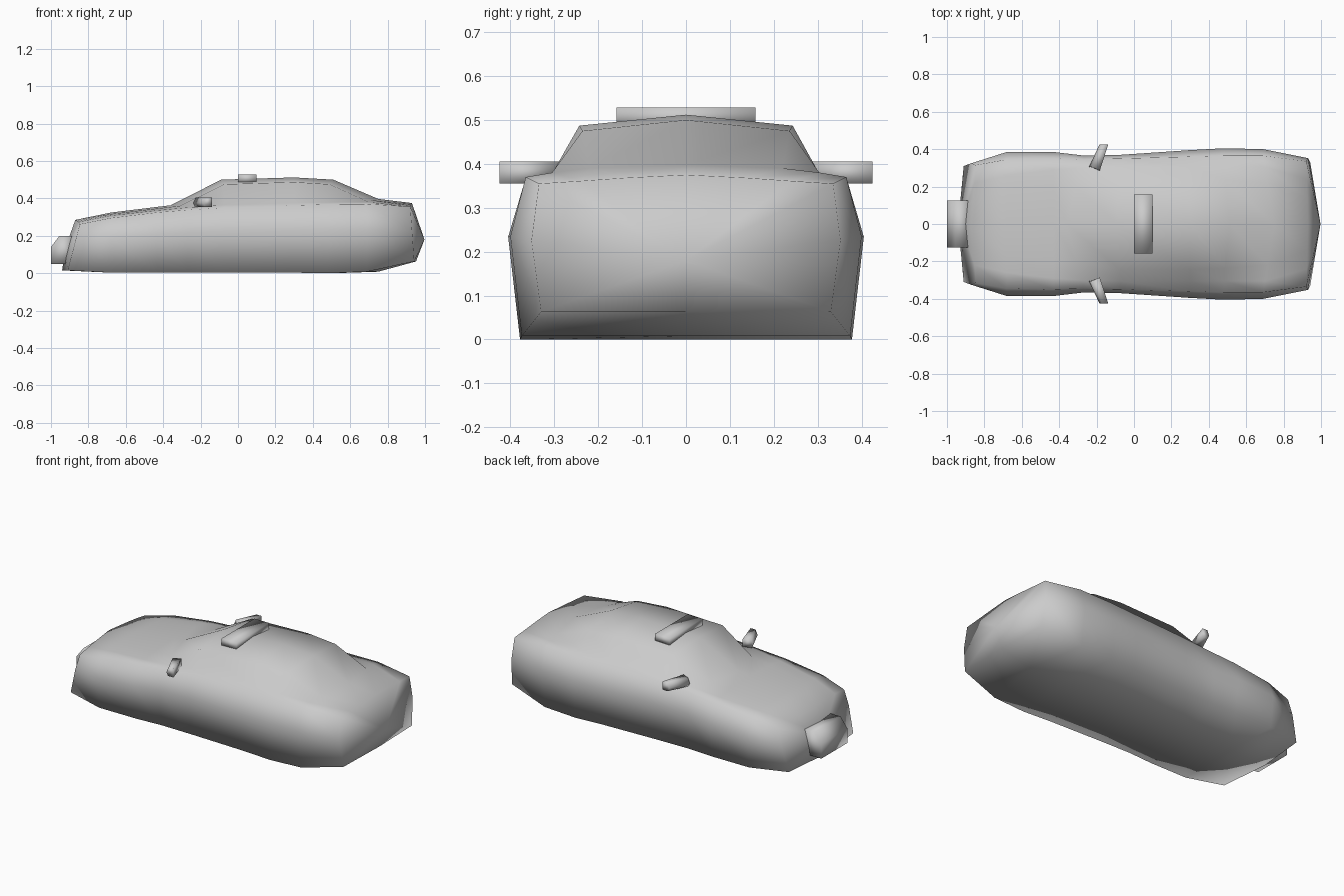
import bpy, bmesh
from mathutils import Vector

if "Cube" in bpy.data.objects:
    bpy.data.objects.remove(bpy.data.objects["Cube"])


def make_object(name, bm, smooth=True):
    bmesh.ops.recalc_face_normals(bm, faces=bm.faces)
    mesh = bpy.data.meshes.new(name)
    bm.to_mesh(mesh)
    bm.free()
    for p in mesh.polygons:
        p.use_smooth = smooth
    ob = bpy.data.objects.new(name, mesh)
    bpy.context.collection.objects.link(ob)
    return ob


def loft(name, rings, start=None, end=None):
    """Skin equal-length closed rings; close each end with a point or a face."""
    bm = bmesh.new()
    loops = [[bm.verts.new(p) for p in r] for r in rings]
    n = len(loops[0])
    for a, b in zip(loops, loops[1:]):
        for i in range(n):
            j = (i + 1) % n
            bm.faces.new((a[i], a[j], b[j], b[i]))
    for ring, tip in ((loops[0], start), (loops[-1], end)):
        if tip is None:
            bm.faces.new(ring)
        else:
            t = bm.verts.new(tip)
            for i in range(n):
                bm.faces.new((ring[i], ring[(i + 1) % n], t))
    return make_object(name, bm)


# Body shell: stations along x
# centre x, side x, lean, sill y z, waist y, shoulder y z, cabin base y z, roof edge y z, top z
stations = [
    (-.87, -.84, -.26, .310, .015, .325, .315, .262, .22, .274, .14, .279, .285),
    (-.68, -.68, 0, .365, .003, .385, .345, .295, .26, .308, .17, .316, .324),
    (-.43, -.43, 0, .365, .003, .385, .350, .325, .29, .336, .20, .346, .355),
    (-.36, -.27, 0, .355, .003, .366, .345, .338, .30, .350, .20, .360, .363),
    (-.09, -.07, 0, .358, .003, .370, .350, .350, .305, .365, .243, .475, .500),
    (.30, .30, 0, .370, .003, .395, .360, .362, .305, .375, .243, .487, .512),
    (.51, .48, 0, .378, .000, .405, .365, .368, .305, .378, .236, .475, .500),
    (.75, .69, 0, .374, .008, .400, .365, .370, .305, .380, .22, .390, .397),
    (.93, .92, .07, .330, .063, .352, .335, .355, .24, .361, .14, .368, .375),
]


def body_ring(s):
    xc, xs, lean, wb, zb, wm, ws, zs, wc, zc, wr, zr, zt = s
    zm = .16 + .12 * (zs - .262) / .2 + .01
    half = [(wb, zb), (wm, zm), (ws, zs), (wc, zc), (wr, zr)]
    pts = [(0, zb)] + half + [(0, zt)] + [(-y, z) for y, z in reversed(half)]
    ring = []
    for y, z in pts:
        k = min(1, abs(y) / ws)
        ring.append(Vector((xc + (xs - xc) * k + lean * (zt - z), y, z)))
    return ring


loft("car_body", [body_ring(s) for s in stations],
     start=(-.925, 0, .13), end=(.997, 0, .18))

# Front push bar: side profile extruded across the nose
bar = [(-.885, .2), (-.955, .2), (-1, .14), (-1, .05), (-.89, .05)]
loft("front_push_bar", [[(x, y, z) for x, z in bar] for y in (-.125, .125)])

# Roof sign
sign = [(0, .485), (.1, .485), (.1, .528), (0, .528)]
loft("roof_sign", [[(x, y, z) for x, z in sign] for y in (-.158, .158)])

# Wing mirrors: slanted five-sided prisms
outer = [(-.185, .375), (-.172, .405), (-.138, .405), (-.138, .355), (-.175, .355)]
for side, label in ((-1, "right"), (1, "left")):
    tip = [(x, side * .425, z) for x, z in outer]
    root = [(x - .055 + .01 * (x > -.15), side * (.285 if x > -.15 else .305), z)
            for x, z in outer]
    loft("wing_mirror_" + label, [root, tip])
